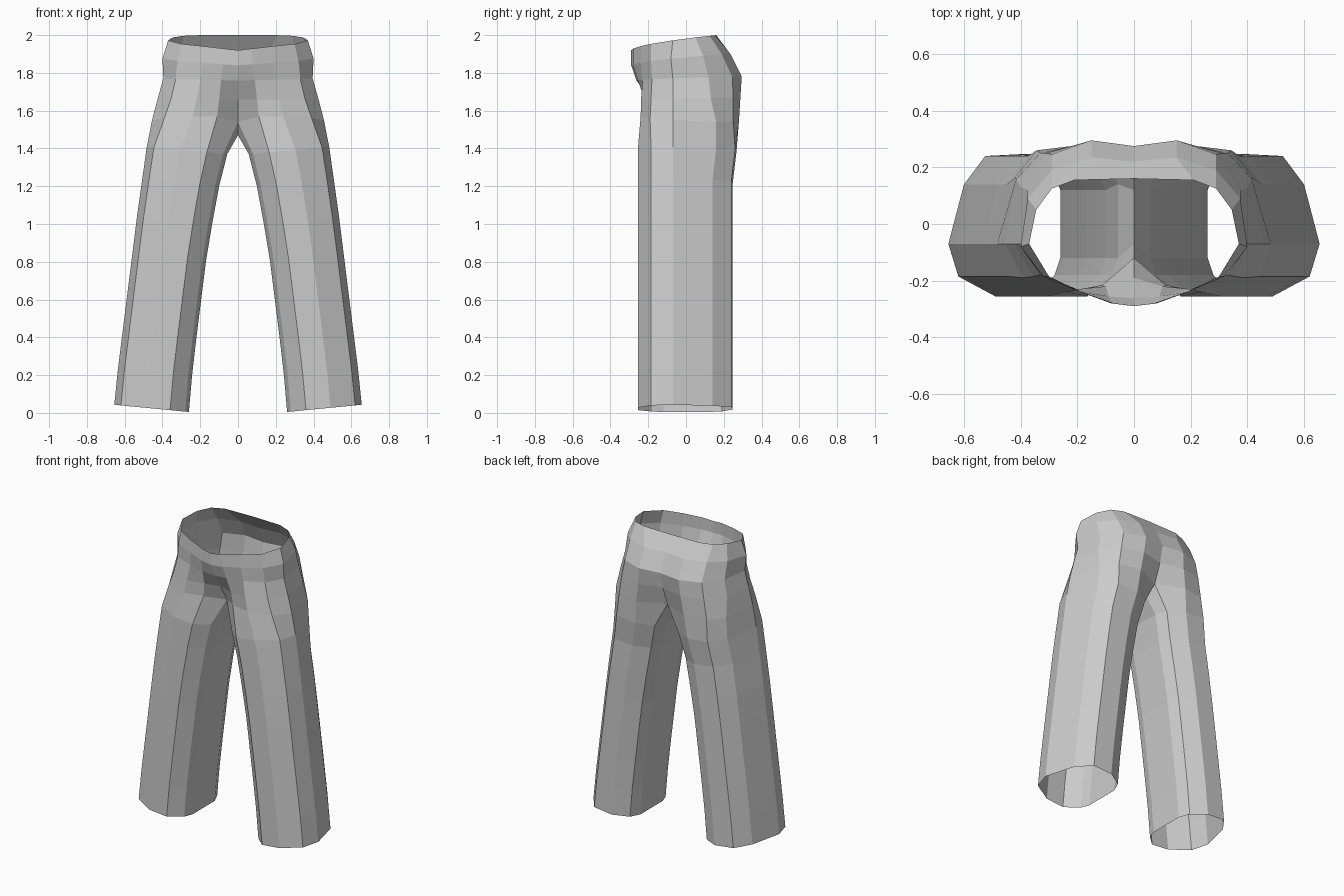
import bpy, bmesh

if "Cube" in bpy.data.objects:
    bpy.data.objects.remove(bpy.data.objects["Cube"])

# Half cross-section of a trouser leg at the hem (x, y): front-inner, round the outside, back to the inner seam
LEG = [(.28, -.18), (.36, -.255), (.49, -.255), (.62, -.185), (.655, -.07), (.60, .14),
       (.525, .24), (.39, .247), (.29, .19), (.26, .12), (.26, -.12)]
# Leg levels: height, inner x, outer x, shift of the back half
LEVELS = [(.005, .26, .655, 0), (.2, .243, .635, 0), (.4, .22, .61, 0), (.6, .195, .585, 0),
          (.8, .17, .56, 0), (1.0, .137, .535, 0), (1.2, .10, .507, 0), (1.37, .057, .483, .02)]
# Top of the leg, where the inner seam meets the centre line
CROTCH = [(0, -.12, 1.54), (.11, -.215, 1.57), (.24, -.24, 1.57), (.39, -.19, 1.56),
          (.455, -.07, 1.55), (.415, .16, 1.54), (.33, .25, 1.54), (.18, .28, 1.54),
          (0, .20, 1.54), (0, .12, 1.48), (0, -.07, 1.47)]
# Hip and waist half rings: front height, back height, outline from front centre to back centre
HIPS = [
    (1.66, 1.67, [(0, -.19), (.10, -.22), (.22, -.238), (.355, -.185), (.425, -.07),
                  (.40, .13), (.31, .25), (.16, .288), (0, .25)]),
    (1.76, 1.78, [(0, -.262), (.09, -.255), (.20, -.23), (.33, -.18), (.395, -.07),
                  (.375, .12), (.29, .245), (.15, .295), (0, .275)]),
    (1.84, 1.90, [(0, -.29), (.08, -.28), (.19, -.24), (.32, -.185), (.40, -.08),
                  (.375, .09), (.29, .19), (.15, .235), (0, .22)]),
    (1.92, 2.00, [(0, -.29), (.07, -.28), (.19, -.238), (.30, -.185), (.37, -.07),
                  (.345, .05), (.29, .125), (.21, .155), (0, .16)]),
]


def leg_ring(z, inner, outer, shift):
    """Hem outline squeezed between the inner and outer seam at one height."""
    pts = []
    for x, y in LEG:
        u = (x - .26) / .395
        pts.append((inner + u * (outer - inner), y + (shift if y > 0 else 0), z + .038 * u))
    return pts


def hip_ring(front, back, outline):
    y0, y1 = outline[0][1], outline[-1][1]
    # the side seam rises quickly behind the belly
    def height(y):
        t = max(0, min(1, (y - y0) / (y1 - y0)))
        return front + (back - front) * t ** .6
    return [(x, y, height(y)) for x, y in outline]


def bridge(bm, low, high, closed):
    n = len(high)
    for i in range(n if closed else n - 1):
        j = (i + 1) % n
        bm.faces.new((low[i], low[j], high[j], high[i]))


bm = bmesh.new()
add = lambda pts: [bm.verts.new(p) for p in pts]

# Leg tube up to the crotch seam
ring = add(leg_ring(*LEVELS[0]))
for level in LEVELS[1:]:
    nxt = add(leg_ring(*level))
    bridge(bm, ring, nxt, True)
    ring = nxt
top = add(CROTCH)
bridge(bm, ring, top, True)

# Hips and open waist
ring = top[:9]
for hip in HIPS:
    nxt = add(hip_ring(*hip))
    bridge(bm, ring, nxt, False)
    ring = nxt

# Mirror to the other side, joined along the centre seam
bmesh.ops.recalc_face_normals(bm, faces=bm.faces)
mesh = bpy.data.meshes.new("trousers")
bm.to_mesh(mesh)
bm.free()
trousers = bpy.data.objects.new("trousers", mesh)
bpy.context.collection.objects.link(trousers)
mirror = trousers.modifiers.new("other_side", 'MIRROR')
mirror.use_clip = True
mirror.merge_threshold = .001
